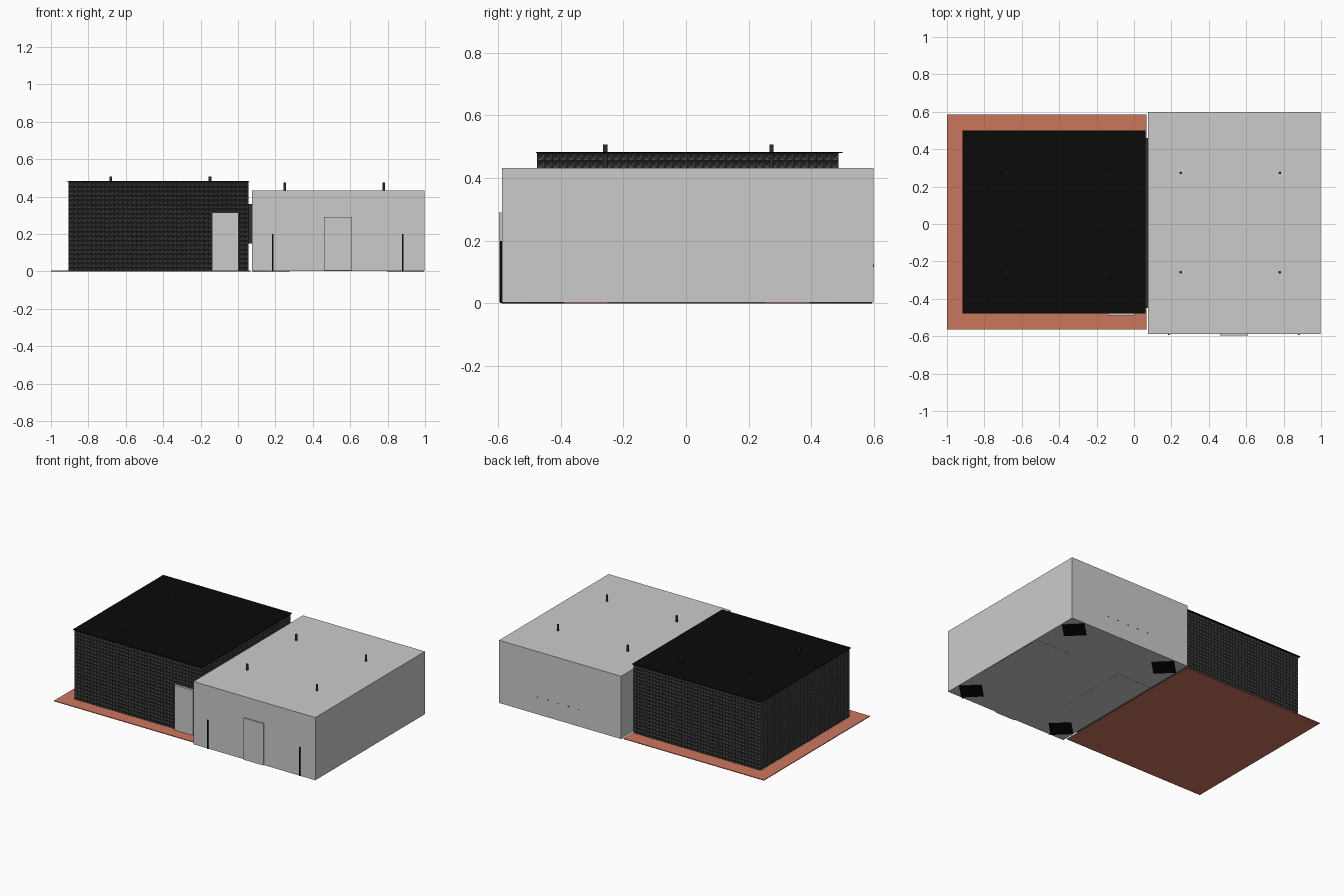
import bpy, bmesh
from math import radians
from mathutils import Matrix

if "Cube" in bpy.data.objects:
    bpy.data.objects.remove(bpy.data.objects["Cube"])


def material(name, rgb):
    m = bpy.data.materials.new(name)
    m.diffuse_color = (*rgb, 1)
    m.use_nodes = True
    m.node_tree.nodes["Principled BSDF"].inputs["Base Color"].default_value = m.diffuse_color
    return m


BLACK = material("black", (0.003, 0.003, 0.003))
FOAM = material("foam_grey", (0.05, 0.05, 0.05))
CLAY = material("clay_floor", (0.6, 0.18, 0.11))
DARK = material("dark_metal", (0.03, 0.03, 0.03))


def finish(name, bm, mat=None):
    me = bpy.data.meshes.new(name)
    bm.to_mesh(me)
    bm.free()
    ob = bpy.data.objects.new(name, me)
    bpy.context.collection.objects.link(ob)
    if mat:
        me.materials.append(mat)
    return ob


def box(name, x, y, z, mat=None, turn=0):
    """Box from (min, max) pairs, optionally turned about its own vertical axis."""
    bm = bmesh.new()
    size = [b - a for a, b in (x, y, z)]
    bmesh.ops.create_cube(bm, size=1, matrix=Matrix.Diagonal((*size, 1)))
    ob = finish(name, bm, mat)
    ob.location = [(a + b) / 2 for a, b in (x, y, z)]
    ob.rotation_euler.z = radians(turn)
    return ob


def rod(name, loc, r, depth, mat, tilt=0):
    bm = bmesh.new()
    bmesh.ops.create_cone(bm, cap_ends=True, segments=12, radius1=r, radius2=r, depth=depth)
    ob = finish(name, bm, mat)
    ob.location = loc
    ob.rotation_euler.x = radians(tilt)
    return ob


def foam_wall(name, loc, width, height, turn):
    """Upright panel of square cells, each pressed into a four-sided pyramid."""
    bm = bmesh.new()
    bmesh.ops.create_grid(bm, x_segments=40, y_segments=20, size=0.5,
                          matrix=Matrix.Diagonal((width, height, 1, 1)))
    bmesh.ops.poke(bm, faces=bm.faces[:], offset=-0.012)
    ob = finish(name, bm, FOAM)
    ob.location = loc
    ob.rotation_euler = (radians(90), 0, radians(turn))
    return ob


# Left room: floor slab, four foam walls and flat roof
box("left_floor_slab", (-1, 0.066), (-0.563, 0.585), (0, 0.005), CLAY)
X0, X1, Y0, Y1, H = -0.907, 0.056, -0.476, 0.487, 0.48
cx, cy = (X0 + X1) / 2, (Y0 + Y1) / 2
foam_wall("foam_wall_front", (cx, Y0, H / 2), X1 - X0, H, 0)
foam_wall("foam_wall_right", (X1, cy, H / 2), Y1 - Y0, H, 90)
foam_wall("foam_wall_back", (cx, Y1, H / 2), X1 - X0, H, 180)
foam_wall("foam_wall_left", (X0, cy, H / 2), Y1 - Y0, H, 270)
box("left_roof", (-0.917, 0.061), (-0.479, 0.5), (0.48, 0.483), BLACK)
box("left_door", (-0.14, 0.003), (-0.49, -0.47), (0.006, 0.314))

# Right room: solid shell with door and black wall strips
box("right_room", (0.074, 0.998), (-0.588, 0.598), (0.003, 0.433))
box("right_door", (0.46, 0.61), (-0.597, -0.58), (0.004, 0.29))
for i, x in enumerate((0.185, 0.88)):
    box(f"wall_strip_{i}", (x - 0.004, x + 0.004), (-0.593, -0.58), (0.002, 0.2), BLACK)

# Window frame filling the gap between the rooms
box("linking_window", (0.05, 0.076), (-0.45, 0.46), (0.15, 0.36), DARK)

# Corner pads and panels under the right room
for i, x in enumerate((0.177, 0.895)):
    for j, y in enumerate((-0.488, 0.495)):
        box(f"corner_pad_{i}{j}", (x - 0.07, x + 0.07), (y - 0.07, y + 0.07),
            (0, 0.004), BLACK, 45)
for i, x in enumerate((0.21, 0.86)):
    box(f"floor_panel_{i}", (x - 0.13, x + 0.13), (-0.25, 0.25), (0.002, 0.004))

# Roof rods, four on each room
for side, xs, top in (("left", (-0.68, -0.15), 0.508), ("right", (0.25, 0.78), 0.475)):
    for i, x in enumerate(xs):
        for j, y in enumerate((-0.258, 0.273)):
            rod(f"{side}_roof_rod_{i}{j}", (x, y, top - 0.04), 0.007, 0.08, DARK)

# Row of small ports in the back wall
for i in range(5):
    rod(f"back_port_{i}", (0.395 + i * 0.078, 0.597, 0.12), 0.004, 0.006, DARK, 90)
